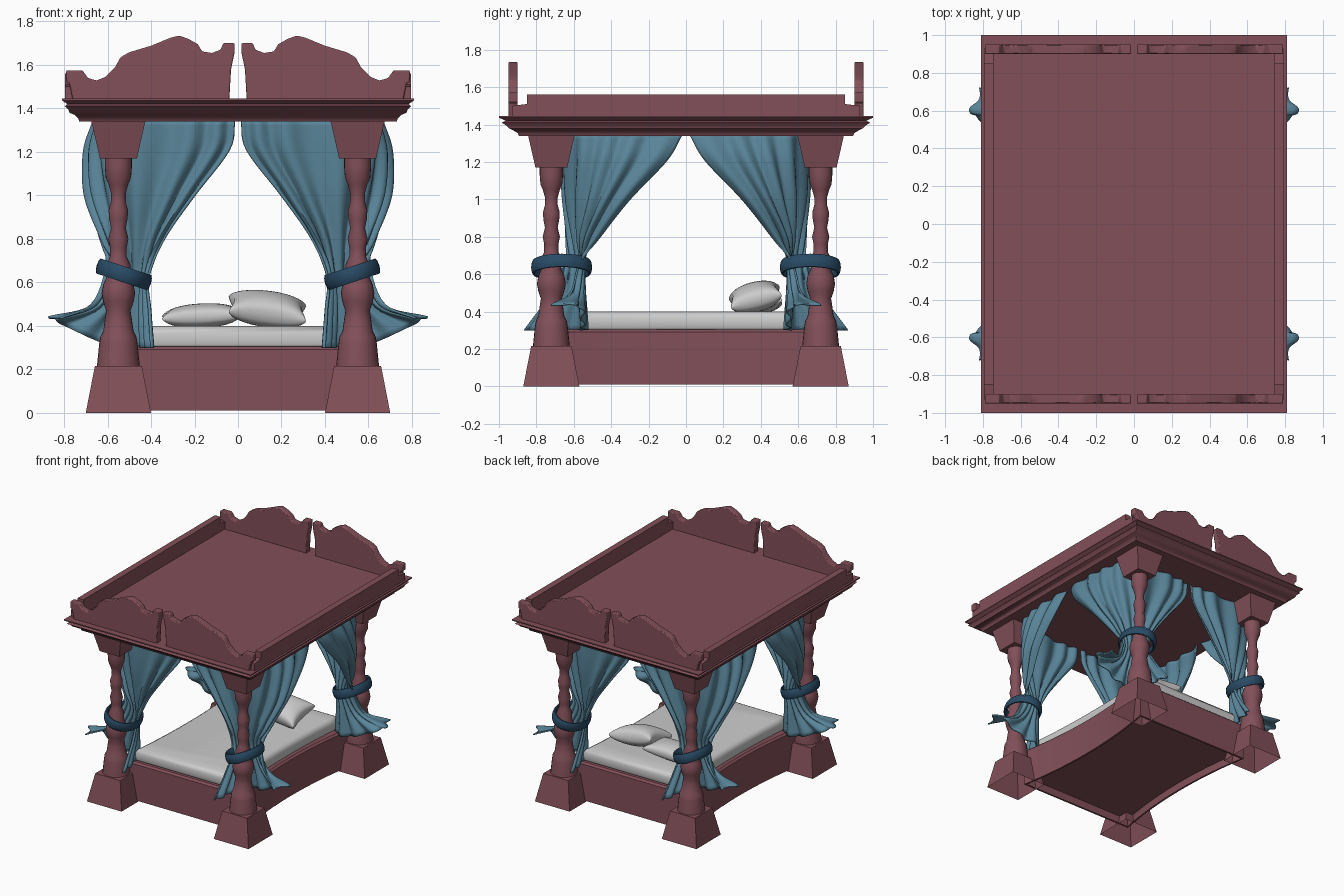
import bpy, bmesh
from math import sin, cos, pi
from mathutils import Vector, Matrix

if "Cube" in bpy.data.objects:
    bpy.data.objects.remove(bpy.data.objects["Cube"])


def material(name, rgb):
    m = bpy.data.materials.new(name)
    m.diffuse_color = (*rgb, 1)
    m.use_nodes = True
    m.node_tree.nodes["Principled BSDF"].inputs["Base Color"].default_value = m.diffuse_color
    return m


WOOD = material("wood", (0.225, 0.08, 0.1))
CLOTH = material("cloth", (0.10, 0.235, 0.32))
TIE = material("tie", (0.022, 0.07, 0.13))
CORNERS = [(x, y) for x in (-1, 1) for y in (-1, 1)]


def finish(bm, name, mat=None, angle=35):
    bmesh.ops.recalc_face_normals(bm, faces=bm.faces)
    me = bpy.data.meshes.new(name)
    bm.to_mesh(me)
    bm.free()
    ob = bpy.data.objects.new(name, me)
    bpy.context.collection.objects.link(ob)
    if mat:
        me.materials.append(mat)
    bpy.ops.object.select_all(action='DESELECT')
    ob.select_set(True)
    bpy.context.view_layer.objects.active = ob
    bpy.ops.object.shade_smooth_by_angle(angle=angle * pi / 180)
    return ob


def loft(name, rings, mat=None, caps=(True, True), closed=True, loop=False, angle=35):
    """Skin a list of point rings."""
    bm = bmesh.new()
    vs = [[bm.verts.new(p) for p in r] for r in rings]
    n = len(rings[0])
    pairs = list(zip(vs, vs[1:])) + ([(vs[-1], vs[0])] if loop else [])
    for a, b in pairs:
        for i in range(n if closed else n - 1):
            j = (i + 1) % n
            bm.faces.new((a[i], a[j], b[j], b[i]))
    if closed and not loop:
        for cap, ring in zip(caps, (vs[0], vs[-1])):
            if cap:
                bm.faces.new(ring)
    return finish(bm, name, mat, angle)


def rect(hx, hy, z, cx=0, cy=0):
    return [(cx + a * hx, cy + b * hy, z) for a, b in ((-1, -1), (1, -1), (1, 1), (-1, 1))]


def waisted(hx, hy, z, dip=0.06, n=12):
    """Rectangle whose long sides curve inward."""
    side = [(hx - dip * (1 - (2 * i / n - 1) ** 2), hy * (2 * i / n - 1), z) for i in range(n + 1)]
    return side + [(-x, -y, z) for x, y, z in side]


def smooth_path(pts, n):
    """Catmull-Rom samples through a few points."""
    p = [Vector(q) for q in pts]
    p = [2 * p[0] - p[1]] + p + [2 * p[-1] - p[-2]]
    out = []
    for k in range(n + 1):
        s = k / n * (len(pts) - 1)
        i = min(int(s), len(pts) - 2)
        t = s - i
        a, b, c, d = p[i:i + 4]
        out.append(0.5 * (2 * b + (c - a) * t + (2 * a - 5 * b + 4 * c - d) * t * t
                          + (3 * b - a - 3 * c + d) * t ** 3))
    return out


# Bed frame, hollow underneath
loft("bed_frame", [waisted(.49, .66, .305), waisted(.505, .675, .292), waisted(.505, .675, .01),
                   waisted(.49, .66, .01), waisted(.49, .66, .07)], WOOD)

# Mattress
loft("mattress", [rect(.0, .0, .30)] and [waisted(.425, .63, z, .03) if d == 0 else
                  waisted(.44 - d, .645 - d, z, .03)
                  for d, z in ((.012, .30), (.002, .315), (.002, .365), (.012, .388), (.035, .40))],
     angle=60)


# Pillows
def pillow(name, loc, size, rot):
    bm = bmesh.new()
    n = 16
    hx, hy, t = size
    for s in (-1, 1):
        g = []
        for i in range(n + 1):
            for j in range(n + 1):
                u, v = sin((i / n - .5) * pi), sin((j / n - .5) * pi)
                z = s * t * max(0, (1 - u * u) * (1 - v * v)) ** .34
                g.append(bm.verts.new((hx * u * (1 - .12 * (1 - v * v)),
                                       hy * v * (1 - .12 * (1 - u * u)), z)))
        for i in range(n):
            for j in range(n):
                k = i * (n + 1) + j
                bm.faces.new((g[k], g[k + 1], g[k + n + 2], g[k + n + 1]))
    bmesh.ops.remove_doubles(bm, verts=bm.verts, dist=1e-4)
    bm.transform(Matrix.Translation(loc) @ Matrix.Rotation(rot[0], 4, 'X') @ Matrix.Rotation(rot[1], 4, 'Y'))
    finish(bm, name, angle=80)


pillow("pillow_flat", (-.165, .39, .447), (.185, .125, .056), (.05, -.05))
pillow("pillow_propped", (.135, .37, .478), (.18, .14, .078), (.25, .13))

# Turned posts with square feet and capitals
TURNING = [(.20, .10), (.32, .088), (.35, .083), (.375, .07), (.43, .062), (.47, .056), (.51, .07),
           (.55, .077), (.59, .07), (.63, .052), (.68, .056), (.72, .038), (.76, .038), (.80, .046),
           (.85, .034), (.89, .042), (.93, .045), (.97, .034), (1.01, .034), (1.05, .045), (1.08, .058),
           (1.13, .062), (1.18, .062)]
for sx, sy in CORNERS:
    cx, cy = sx * .55, sy * .72
    loft("post_foot", [rect(.15, .15, 0, cx, cy), rect(.108, .108, .215, cx, cy)], WOOD, (False, True))
    loft("post_shaft", [[(cx + r * cos(a * pi / 12), cy + r * sin(a * pi / 12), z) for a in range(24)]
                        for z, r in TURNING], WOOD)
    loft("post_capital", [rect(.085, .085, 1.17, cx, cy), rect(.125, .125, 1.345, cx, cy)], WOOD)

# Canopy with moulded cornice
CORNICE = [(.73, .893, 1.34), (.735, .90, 1.355), (.75, .925, 1.37), (.775, .945, 1.38), (.78, .96, 1.395),
           (.795, .985, 1.41), (.785, .965, 1.42), (.80, .985, 1.43), (.81, 1.0, 1.437), (.81, 1.0, 1.445)]
loft("canopy", [rect(*c) for c in CORNICE], WOOD)

# Low rails along the canopy sides
for sx in (-1, 1):
    loft("canopy_side_rail", [rect(.025, .93, 1.44, sx * .77), rect(.025, .93, 1.50, sx * .77),
                              rect(.025, .85, 1.51, sx * .77), rect(.025, .85, 1.56, sx * .77)], WOOD)

# Scrolled crest boards, two at each end
CREST = [(.04, 1.44), (.032, 1.58), (.015, 1.66), (.015, 1.70), (.068, 1.70), (.08, 1.67), (.12, 1.655),
         (.165, 1.662), (.185, 1.695), (.225, 1.718), (.27, 1.735), (.31, 1.725), (.40, 1.688), (.50, 1.658),
         (.54, 1.635), (.565, 1.59), (.61, 1.545), (.65, 1.528), (.69, 1.54), (.715, 1.575), (.79, 1.575),
         (.79, 1.52), (.775, 1.515), (.76, 1.44)]
for sx, sy in CORNERS:
    ob = loft("crest_board", [[(sx * x, sy * y, z) for x, z in CREST] for y in (.90, .95)], WOOD)
    bev = ob.modifiers.new("soft_edge", 'BEVEL')
    bev.width, bev.segments = .006, 2

# Curtains: level sections from the canopy, through the tie, to the flared hem
LEVELS = [
    [(.015, .64, 1.345), (.25, .65, 1.345), (.56, .60, 1.345), (.645, .33, 1.345), (.64, .02, 1.345)],
    [(.04, .64, 1.21), (.27, .65, 1.2), (.56, .60, 1.2), (.685, .38, 1.2), (.67, .10, 1.21)],
    [(.20, .63, 1.0), (.34, .64, 1.0), (.53, .60, 1.0), (.68, .46, 1.0), (.665, .30, 1.0)],
    [(.34, .63, .8), (.41, .62, .8), (.50, .58, .8), (.61, .54, .8), (.62, .46, .8)],
    [(.415, .66, .62), (.44, .60, .63), (.49, .56, .64), (.55, .55, .65), (.61, .57, .66)],
    [(.41, .74, .47), (.44, .63, .48), (.48, .56, .48), (.56, .55, .48), (.65, .57, .49), (.67, .62, .50)],
    [(.40, .865, .30), (.43, .70, .30), (.47, .55, .30), (.62, .55, .32), (.85, .57, .43), (.81, .72, .435)]]
PLEAT = [.014, .018, .018, .013, .006, .012, .015]
NU, NV = 72, 36
rows = [smooth_path(level, NU) for level in LEVELS]
columns = [smooth_path([r[i] for r in rows], NV) for i in range(NU + 1)]
folds = []
for j in range(NV + 1):
    row = [c[j] for c in columns]
    s = j / NV * (len(PLEAT) - 1)
    k = min(int(s), len(PLEAT) - 2)
    amp = PLEAT[k] + (PLEAT[k + 1] - PLEAT[k]) * (s - k)
    out = []
    for i, p in enumerate(row):
        t = row[min(i + 1, NU)] - row[max(i - 1, 0)]
        normal = Vector((t.y, -t.x, 0)).normalized()
        u = i / NU
        out.append(p + normal * amp * sin(2 * pi * (7 * u + .25 * sin(9 * u))))
    folds.append(out)

for sx, sy in CORNERS:
    ob = loft("curtain", [[(sx * p.x, sy * p.y, p.z) for p in r] for r in folds], CLOTH,
              closed=False, angle=80)
    sol = ob.modifiers.new("thickness", 'SOLIDIFY')
    sol.thickness, sol.offset = .01, 0

    # Tilted oval tie around post and curtain
    band = []
    for a in range(36):
        c, s = cos(a * pi / 18), sin(a * pi / 18)
        ring = []
        for b in range(10):
            r, h = .013 * cos(b * pi / 5), .036 * sin(b * pi / 5)
            x, y = (.112 + r) * c, (.15 + r) * s
            ring.append((sx * (.525 + x - .3 * h), sy * (.665 + y), .637 + h + .33 * x))
        band.append(ring)
    loft("curtain_tie", band, TIE, loop=True, angle=60)
